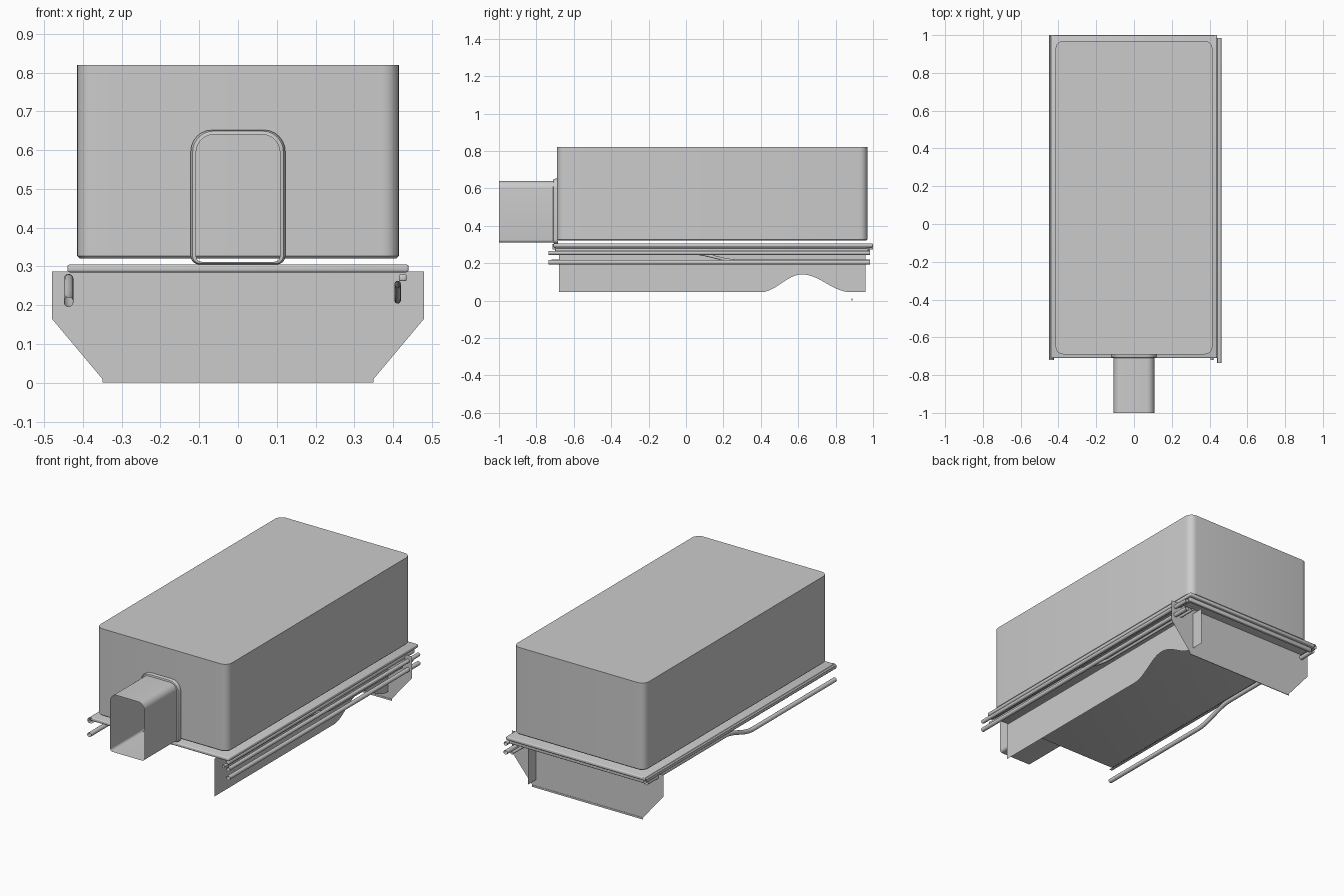
import bpy, bmesh, math

if "Cube" in bpy.data.objects:
    bpy.data.objects.remove(bpy.data.objects["Cube"])

def finish(name, bm, angle=35):
    bmesh.ops.remove_doubles(bm, verts=bm.verts, dist=1e-5)
    me = bpy.data.meshes.new(name)
    bm.to_mesh(me)
    bm.free()
    ob = bpy.data.objects.new(name, me)
    bpy.context.collection.objects.link(ob)
    bpy.ops.object.select_all(action='DESELECT')
    ob.select_set(True)
    bpy.context.view_layer.objects.active = ob
    bpy.ops.object.shade_smooth_by_angle(angle=math.radians(angle))
    return ob

def rounded(x0, x1, v0, v1, r_low, r_high, seg=6):
    """Rounded rectangle outline, anticlockwise from the lower right corner."""
    pts = []
    for cx, cv, r, a in ((x1, v0, r_low, -90), (x1, v1, r_high, 0),
                         (x0, v1, r_high, 90), (x0, v0, r_low, 180)):
        ox = cx - r if cx == x1 else cx + r
        ov = cv - r if cv == v1 else cv + r
        for i in range(seg + 1):
            t = math.radians(a + 90 * i / seg)
            pts.append((ox + r * math.cos(t), ov + r * math.sin(t)))
    return pts

def loft(name, rings, cap_start=True, cap_end=True):
    bm = bmesh.new()
    loops = [[bm.verts.new(p) for p in ring] for ring in rings]
    n = len(loops[0])
    for a, b in zip(loops, loops[1:]):
        for i in range(n):
            j = (i + 1) % n
            bm.faces.new((a[i], a[j], b[j], b[i]))
    if cap_start:
        bm.faces.new(loops[0][::-1])
    if cap_end:
        bm.faces.new(loops[-1])
    bmesh.ops.recalc_face_normals(bm, faces=bm.faces)
    return finish(name, bm)

def ring_z(x, y0, y1, r, z):
    return [(px, py, z) for px, py in rounded(-x, x, y0, y1, r, r)]

def ring_y(x, z0, z1, r_low, r_high, y):
    return [(px, y, pz) for px, pz in rounded(-x, x, z0, z1, r_low, r_high)]

def sheet(name, pts):
    bm = bmesh.new()
    bm.faces.new([bm.verts.new(p) for p in pts])
    return finish(name, bm)

def box(name, x0, x1, y0, y1, z0, z1, bevel=0):
    bm = bmesh.new()
    bmesh.ops.create_cube(bm, size=1)
    for v in bm.verts:
        v.co = ((x0 + x1) / 2 + v.co.x * (x1 - x0),
                (y0 + y1) / 2 + v.co.y * (y1 - y0),
                (z0 + z1) / 2 + v.co.z * (z1 - z0))
    if bevel:
        bmesh.ops.bevel(bm, geom=bm.edges[:], offset=bevel, segments=3,
                        profile=0.5, affect='EDGES')
    return finish(name, bm)

def rod(name, x, y0, y1, z_front, z_back, r=0.0125):
    """Open tube along y, with a soft step in height near the middle."""
    ys = [y0] + [0.02 + 0.26 * i / 12 for i in range(13)] + [y1]
    rings = []
    for y in ys:
        t = min(max((y - 0.02) / 0.26, 0), 1)
        z = z_front + (z_back - z_front) * t * t * (3 - 2 * t)
        rings.append([(x + r * math.cos(k * math.pi / 8), y,
                       z + r * math.sin(k * math.pi / 8)) for k in range(16)])
    return loft(name, rings, False, False)

# Large housing with rounded upright corners and softened bottom edge
loft("housing", [ring_z(0.409, -0.684, 0.964, 0.036, 0.321),
                 ring_z(0.415, -0.69, 0.97, 0.042, 0.327),
                 ring_z(0.415, -0.69, 0.97, 0.042, 0.82)])

# Front duct, open at its mouth, and the rolled collar where it joins
loft("duct", [ring_y(0.108, 0.31, 0.64, 0.015, 0.04, -1.0),
              ring_y(0.108, 0.31, 0.64, 0.015, 0.04, -0.69)], False, False)
loft("duct_collar", [ring_y(0.108, 0.312, 0.64, 0.015, 0.045, -0.71),
                     ring_y(0.117, 0.307, 0.649, 0.02, 0.053, -0.708),
                     ring_y(0.122, 0.305, 0.652, 0.022, 0.055, -0.70),
                     ring_y(0.122, 0.305, 0.652, 0.022, 0.055, -0.685)], False, False)

# Base tray below the housing, with edge trims
box("base_tray", -0.44, 0.44, -0.71, 1.0, 0.285, 0.305, 0.006)
box("right_trim", 0.415, 0.435, -0.70, 0.975, 0.262, 0.28, 0.005)
box("back_trim", -0.43, 0.43, 0.965, 0.985, 0.262, 0.285, 0.005)

# Open channel along the left edge
prof = [(-0.425, 0.302), (-0.444, 0.302), (-0.45, 0.296), (-0.45, 0.28),
        (-0.444, 0.274), (-0.425, 0.274)]
bm = bmesh.new()
a, b = ([bm.verts.new((x, y, z)) for x, z in prof] for y in (-0.715, 1.0))
for i in range(len(prof) - 1):
    bm.faces.new((a[i], b[i], b[i + 1], a[i + 1]))
finish("left_channel", bm)

# Side rods
rod("left_rod", -0.437, -0.72, 0.985, 0.208, 0.268)
rod("right_inner_rod", 0.412, -0.72, 0.985, 0.255, 0.212, 0.008)
rod("right_upper_rod", 0.452, -0.735, 0.985, 0.255, 0.255, 0.011)
rod("right_lower_rod", 0.452, -0.735, 0.985, 0.205, 0.205, 0.012)

# Right side plate with a wave cut in its lower edge
pts = [(0.327, -0.68, 0.26), (0.327, -0.68, 0.045)]
for i in range(25):
    t = i / 24
    y = 0.40 + 0.48 * t
    u = (y - 0.40) / 0.22 if y < 0.62 else (0.88 - y) / 0.26
    pts.append((0.327, y, 0.045 + 0.095 * (0.5 - 0.5 * math.cos(math.pi * u))))
pts += [(0.327, 0.96, 0.045), (0.327, 0.96, 0.26)]
sheet("side_plate", pts)

# Rear cross plate with tapered lower corners and a folded foot
half = [(0.48, 0.287), (0.48, 0.165), (0.35, 0.01)]
sheet("rear_plate", [(x, 0.888, z) for x, z in half] +
      [(-x, 0.888, z) for x, z in reversed(half)])
box("rear_plate_foot", -0.35, 0.35, 0.886, 0.89, 0.0, 0.01)
